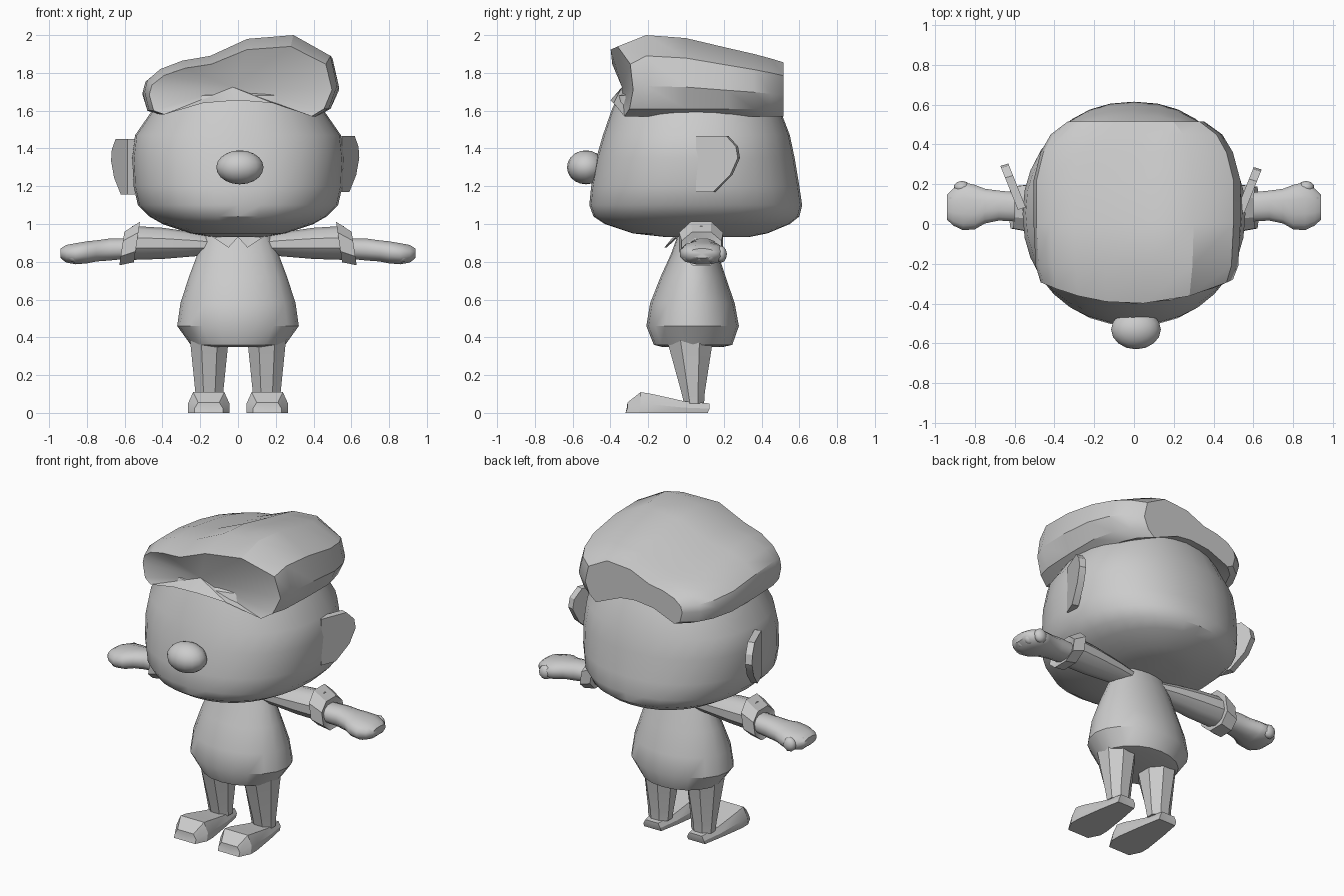
import bpy, bmesh, math
from mathutils import Vector

grey = bpy.data.materials.new("plain_grey")
grey.diffuse_color = (0.6, 0.6, 0.6, 1)


def finish(name, bm, angle=35):
    """Turn a bmesh into a shaded object with the shared colour."""
    bmesh.ops.recalc_face_normals(bm, faces=bm.faces)
    me = bpy.data.meshes.new(name)
    bm.to_mesh(me)
    bm.free()
    me.materials.append(grey)
    ob = bpy.data.objects.new(name, me)
    bpy.context.collection.objects.link(ob)
    bpy.ops.object.select_all(action='DESELECT')
    ob.select_set(True)
    bpy.context.view_layer.objects.active = ob
    if angle:
        bpy.ops.object.shade_smooth_by_angle(angle=math.radians(angle))
    return ob


def loft(name, rings, angle=35):
    """Skin a list of equal-length point rings and close both ends."""
    bm = bmesh.new()
    loops = [[bm.verts.new(p) for p in r] for r in rings]
    n = len(loops[0])
    for a, b in zip(loops, loops[1:]):
        for i in range(n):
            bm.faces.new((a[i], a[(i + 1) % n], b[(i + 1) % n], b[i]))
    for ring in (loops[0], loops[-1]):
        mid = bm.verts.new(sum((v.co for v in ring), Vector()) / n)
        for i in range(n):
            bm.faces.new((ring[i], ring[(i + 1) % n], mid))
    return finish(name, bm, angle)


def oval(n, a, b, power=2.0, turn=0.0):
    """Points of a rounded oval, as pairs."""
    out = []
    for i in range(n):
        t = 2 * math.pi * (i + turn) / n
        c, s = math.cos(t), math.sin(t)
        out.append((a * math.copysign(abs(c) ** (2 / power), c),
                    b * math.copysign(abs(s) ** (2 / power), s)))
    return out


def upright(name, rows, n, power=2.0, turn=0.0, angle=35):
    """Loft along z from rows of (z, x centre, half width, front y, back y)."""
    loft(name, [[(cx + u, (f + k) / 2 + v, z)
                 for u, v in oval(n, rx, (k - f) / 2, power, turn)]
                for z, cx, rx, f, k in rows], angle)


def sideways(name, rows, n, side, power=2.0, turn=0.5, lean=0.0, angle=35):
    """Loft along x from rows of (x, low z, high z, front y, back y)."""
    rings = []
    for x, lo, hi, f, k in rows:
        rings.append([(side * (x - lean * v), (f + k) / 2 + u, (lo + hi) / 2 + v)
                      for u, v in oval(n, (k - f) / 2, (hi - lo) / 2, power, turn)])
    loft(name, rings, angle)


# Head: wide, soft underside, narrowing upward
upright("head", [
    (0.93, 0, 0.14, -0.10, 0.33), (0.95, 0, 0.25, -0.28, 0.43),
    (1.00, 0, 0.40, -0.43, 0.55), (1.04, 0, 0.47, -0.49, 0.60),
    (1.10, 0, 0.53, -0.512, 0.615), (1.20, 0, 0.553, -0.502, 0.60),
    (1.35, 0, 0.56, -0.475, 0.575), (1.47, 0, 0.545, -0.44, 0.55),
    (1.60, 0, 0.455, -0.395, 0.50), (1.68, 0, 0.42, -0.36, 0.46),
    (1.72, 0, 0.30, -0.28, 0.36)], 32, 2.2)

# Hair: swept, lopsided outline lofted from front to back
outline = [(0, 1.655), (-0.2, 1.64), (-0.42, 1.58), (-0.48, 1.60), (-0.505, 1.70),
           (-0.49, 1.76), (-0.42, 1.82), (-0.30, 1.865), (-0.15, 1.89), (0.05, 1.98),
           (0.30, 2.0), (0.50, 1.89), (0.535, 1.73), (0.49, 1.61), (0.42, 1.57),
           (0.2, 1.64)]
stations = [(-0.40, 0.93, 0.85, 0.42), (-0.21, 0.98, 1.0, 0), (0.0, 1.0, 0.96, 0),
            (0.22, 1.0, 0.83, 0), (0.36, 0.93, 0.75, 0), (0.45, 0.83, 0.69, 0),
            (0.515, 0.66, 0.64, 0)]
loft("hair", [[(x * sx, y + bend * x * x, 1.6 + (z - 1.6) * (sz if z > 1.66 else 1))
               for x, z in outline] for y, sx, sz, bend in stations], 32)

# Nose
bm = bmesh.new()
bmesh.ops.create_uvsphere(bm, u_segments=16, v_segments=10, radius=1)
for v in bm.verts:
    v.co = Vector((0.01 + 0.125 * v.co.x, -0.53 + 0.10 * v.co.y, 1.30 + 0.09 * v.co.z))
finish("nose", bm, 60)

# Torso: pear-shaped garment with a tucked hem
upright("torso", [
    (0.35, 0, 0.20, -0.13, 0.20), (0.36, 0, 0.25, -0.17, 0.245),
    (0.46, 0, 0.322, -0.21, 0.28), (0.58, 0, 0.305, -0.19, 0.258),
    (0.72, 0, 0.26, -0.135, 0.21), (0.84, 0, 0.215, -0.08, 0.17),
    (0.95, 0, 0.17, -0.04, 0.13)], 20)

ear_outline = [(0.06, 1.17), (0.15, 1.17), (0.24, 1.26), (0.28, 1.35), (0.27, 1.41),
               (0.22, 1.465), (0.06, 1.465)]
foot_rows = [(-0.32, 0.075, 0.055), (-0.25, 0.11, 0.11), (-0.19, 0.11, 0.10),
             (-0.02, 0.085, 0.062), (0.115, 0.06, 0.05)]

for side, label in ((-1, "left"), (1, "right")):
    # Ear: thin plate angled outward toward the back
    shift = 0.03 if side < 0 else 0
    loft("ear_" + label, [[(side * (0.55 + shift + 0.4 * (y - 0.1) + d), y + 0.6 * shift - 0.3 * d,
                            z - 0.5 * shift) for y, z in ear_outline]
                          for d in (-0.02, 0.02)], 25)

    # Sleeve, flared cuff and mitten hand
    sideways("sleeve_" + label, [
        (0.08, 0.84, 0.93, 0.0, 0.13), (0.22, 0.83, 0.955, -0.01, 0.15),
        (0.40, 0.815, 0.98, -0.02, 0.17), (0.56, 0.81, 0.99, -0.02, 0.18)], 10, side)
    sideways("cuff_" + label, [
        (0.535, 0.79, 1.02, -0.045, 0.205), (0.615, 0.775, 0.965, -0.03, 0.195),
        (0.60, 0.81, 0.93, 0.0, 0.165)], 8, side, 2.3, 0.5, 0.15, 25)
    sideways("hand_" + label, [
        (0.58, 0.815, 0.925, 0.01, 0.16), (0.68, 0.805, 0.925, 0.015, 0.17),
        (0.75, 0.80, 0.915, 0.0, 0.18), (0.80, 0.79, 0.91, -0.03, 0.20),
        (0.86, 0.785, 0.90, -0.035, 0.215), (0.91, 0.795, 0.89, -0.01, 0.18),
        (0.94, 0.82, 0.87, 0.02, 0.15)], 12, side, 2.3, 0.5, 0, 50)
    # Finger bumps along the end of the hand
    bm = bmesh.new()
    for y in (0.01, 0.07, 0.13, 0.185):
        made = bmesh.ops.create_icosphere(bm, subdivisions=2, radius=1)["verts"]
        reach = 0.90 if 0.05 < y < 0.15 else 0.865
        for v in made:
            v.co = Vector((side * (reach + 0.042 * v.co.x), y + 0.032 * v.co.y,
                           0.84 + 0.045 * v.co.z))
    finish("fingers_" + label, bm, 60)

    # Collar flap
    loft("collar_" + label, [[(side * x, y + d, z) for x, y, z in
                              ((0.0, -0.07, 0.93), (0.05, -0.115, 0.875),
                               (0.125, -0.06, 0.925), (0.06, -0.03, 0.955))]
                             for d in (0, 0.012)], 0)

    # Trouser leg
    upright("leg_" + label, [
        (0.05, side * 0.152, 0.075, -0.015, 0.10), (0.11, side * 0.152, 0.08, -0.03, 0.105),
        (0.40, side * 0.152, 0.112, -0.115, 0.155)], 8, 2.0, 0.5, 30)

    # Foot: flat sole, bevelled top, wide toe and narrow heel
    loft("foot_" + label, [[(side * 0.155 + w * k, y + (0.01 if h else 0), top * h)
                            for k, h in ((-1, 0), (1, 0), (1, 0.45), (0.75, 1),
                                         (-0.75, 1), (-1, 0.45))]
                           for y, w, top in foot_rows], 28)
